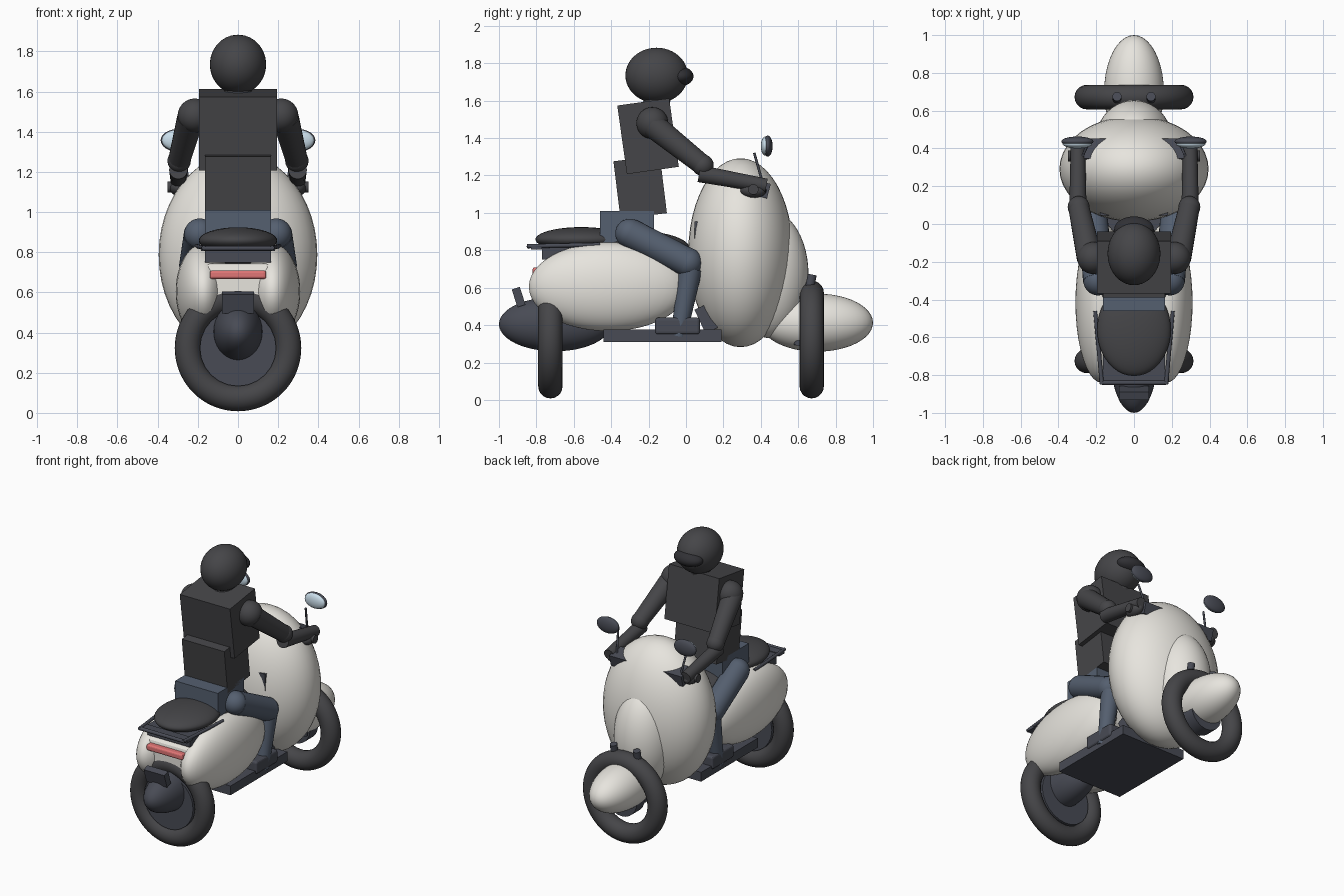
import bpy, math
from mathutils import Vector

if "Cube" in bpy.data.objects:
    bpy.data.objects.remove(bpy.data.objects["Cube"])


def material(name, rgb):
    m = bpy.data.materials.new(name)
    m.diffuse_color = (*rgb, 1)
    m.use_nodes = True
    m.node_tree.nodes["Principled BSDF"].inputs["Base Color"].default_value = m.diffuse_color
    return m


CREAM = material("cream_paint", (0.80, 0.78, 0.73))
DARK = material("dark_rubber", (0.06, 0.06, 0.065))
BLACK = material("black_visor", (0.03, 0.03, 0.035))
METAL = material("blue_grey", (0.065, 0.07, 0.09))
DENIM = material("denim", (0.09, 0.115, 0.16))
RED = material("red_lens", (0.75, 0.18, 0.18))
GLASS = material("mirror_glass", (0.60, 0.74, 0.84))


def finish(name, mat, smooth=True):
    ob = bpy.context.object
    ob.name = name
    ob.data.materials.append(mat)
    if smooth:
        bpy.ops.object.shade_smooth_by_angle()
    return ob


def ball(name, mat, loc, radii):
    if not isinstance(radii, tuple):
        radii = (radii,) * 3
    bpy.ops.mesh.primitive_uv_sphere_add(segments=40, ring_count=24, location=loc)
    bpy.context.object.scale = radii
    bpy.ops.object.transform_apply(location=False, rotation=False)
    return finish(name, mat)


def box(name, mat, loc, size, tilt=0, bevel=0):
    bpy.ops.mesh.primitive_cube_add(size=1, location=loc)
    ob = bpy.context.object
    ob.scale = size
    bpy.ops.object.transform_apply(location=False, rotation=False)
    ob.rotation_euler.x = math.radians(tilt)
    if bevel:
        b = ob.modifiers.new("bevel", "BEVEL")
        b.width, b.segments = bevel, 3
    return finish(name, mat, False)


def rod(name, mat, a, b, r1, r2=None):
    a, b = Vector(a), Vector(b)
    bpy.ops.mesh.primitive_cone_add(vertices=24, radius1=r1, radius2=r2 or r1,
                                    depth=(b - a).length, location=(a + b) / 2)
    bpy.context.object.rotation_euler = (b - a).to_track_quat('Z', 'Y').to_euler()
    return finish(name, mat)


# Wheels, turned with their axles along the body
for tag, y, hub in (("rear", -0.725, 0.19), ("front", 0.672, 0.12)):
    bpy.ops.mesh.primitive_torus_add(major_radius=0.25, minor_radius=0.065,
                                     major_segments=64, minor_segments=20,
                                     location=(0, y, 0.323), rotation=(math.pi / 2, 0, 0))
    finish(tag + "_tire", DARK)
    rod(tag + "_hub", METAL, (0, y - 0.045, 0.323), (0, y + 0.045, 0.323), hub)

# Fenders and body shells
ball("front_fender", CREAM, (0, 0.70, 0.413), (0.158, 0.30, 0.155))
ball("rear_fender", METAL, (0, -0.70, 0.405), (0.125, 0.30, 0.145))
ball("leg_shield", CREAM, (0, 0.292, 0.787), (0.395, 0.28, 0.505))
ball("front_nose", CREAM, (0, 0.45, 0.67), (0.20, 0.205, 0.34))
box("tail_body", CREAM, (0, -0.42, 0.645), (0.36, 0.72, 0.20), bevel=0.04)
box("glovebox", METAL, (0, 0.12, 0.875), (0.36, 0.15, 0.16))
box("floorboard", METAL, (0, -0.125, 0.343), (0.50, 0.63, 0.065))
box("floor_riser", METAL, (0, 0.12, 0.44), (0.34, 0.10, 0.14), tilt=25)

# Seat and rack
ball("rear_seat", DARK, (0, -0.56, 0.858), (0.195, 0.245, 0.066))
ball("front_seat", DARK, (0, -0.28, 0.81), (0.19, 0.30, 0.095))
box("seat_base", METAL, (0, -0.52, 0.785), (0.33, 0.50, 0.07))
rod("rack_crossbar", METAL, (-0.17, -0.84, 0.82), (0.17, -0.84, 0.82), 0.012)
box("rack_plate", METAL, (0, -0.80, 0.815), (0.37, 0.06, 0.02))
box("tail_light", RED, (0, -0.795, 0.688), (0.28, 0.05, 0.042), bevel=0.012)
box("plate_holder", METAL, (0, -0.895, 0.55), (0.16, 0.045, 0.10), tilt=18)

# Handlebar
box("headset", METAL, (0, 0.39, 1.13), (0.56, 0.11, 0.08), tilt=-15)

# Rider torso and head
box("hips", DENIM, (0, -0.315, 0.915), (0.33, 0.29, 0.19))
box("lower_torso", DARK, (0, -0.245, 1.137), (0.33, 0.25, 0.31), tilt=7)
box("upper_torso", DARK, (0, -0.203, 1.41), (0.39, 0.28, 0.37), tilt=8)
rod("neck", DARK, (0, -0.17, 1.54), (0, -0.14, 1.66), 0.07)
ball("helmet", DARK, (0, -0.157, 1.735), (0.14, 0.167, 0.148))
ball("visor", BLACK, (0, -0.03, 1.73), (0.105, 0.07, 0.052))

for side, s in (("left", -1), ("right", 1)):
    n = side + "_"
    # Side cowl, rack rail, fork leg
    ball(n + "cowl", CREAM, (s * 0.172, -0.415, 0.605), (0.138, 0.425, 0.237))
    rod(n + "rack_rail", METAL, (s * 0.17, -0.85, 0.822), (s * 0.205, -0.46, 0.83), 0.011)
    rod(n + "fork_leg", METAL, (s * 0.09, 0.675, 0.67), (s * 0.09, 0.60, 0.29), 0.024)
    # Grip, mirror and stem
    rod(n + "grip", DARK, (s * 0.22, 0.36, 1.125), (s * 0.35, 0.36, 1.125), 0.028)
    rod(n + "mirror_stem", METAL, (s * 0.25, 0.41, 1.16), (s * 0.27, 0.365, 1.32), 0.007)
    ball(n + "mirror_shell", METAL, (s * 0.30, 0.437, 1.357), (0.085, 0.026, 0.056))
    ball(n + "mirror_glass", GLASS, (s * 0.30, 0.425, 1.357), (0.078, 0.025, 0.051))
    # Arm
    shoulder, elbow = (s * 0.215, -0.18, 1.48), (s * 0.293, 0.09, 1.255)
    ball(n + "shoulder", DARK, shoulder, 0.085)
    rod(n + "upper_arm", DARK, (s * 0.235, -0.18, 1.47), elbow, 0.068, 0.055)
    ball(n + "elbow", DARK, elbow, 0.058)
    rod(n + "forearm", DARK, (s * 0.297, 0.07, 1.21), (s * 0.297, 0.43, 1.145), 0.046, 0.038)
    ball(n + "hand", DARK, (s * 0.295, 0.36, 1.12), (0.045, 0.07, 0.04))
    # Leg
    hip, knee = (s * 0.19, -0.30, 0.89), (s * 0.215, 0.01, 0.735)
    ball(n + "hip_joint", DENIM, hip, 0.078)
    rod(n + "thigh", DENIM, hip, knee, 0.08, 0.078)
    ball(n + "knee", DENIM, knee, 0.078)
    rod(n + "shin", DENIM, (s * 0.215, -0.04, 0.34), (s * 0.215, 0.025, 0.70), 0.042, 0.062)
    box(n + "shoe", METAL, (s * 0.21, -0.045, 0.395), (0.10, 0.24, 0.09), bevel=0.015)
